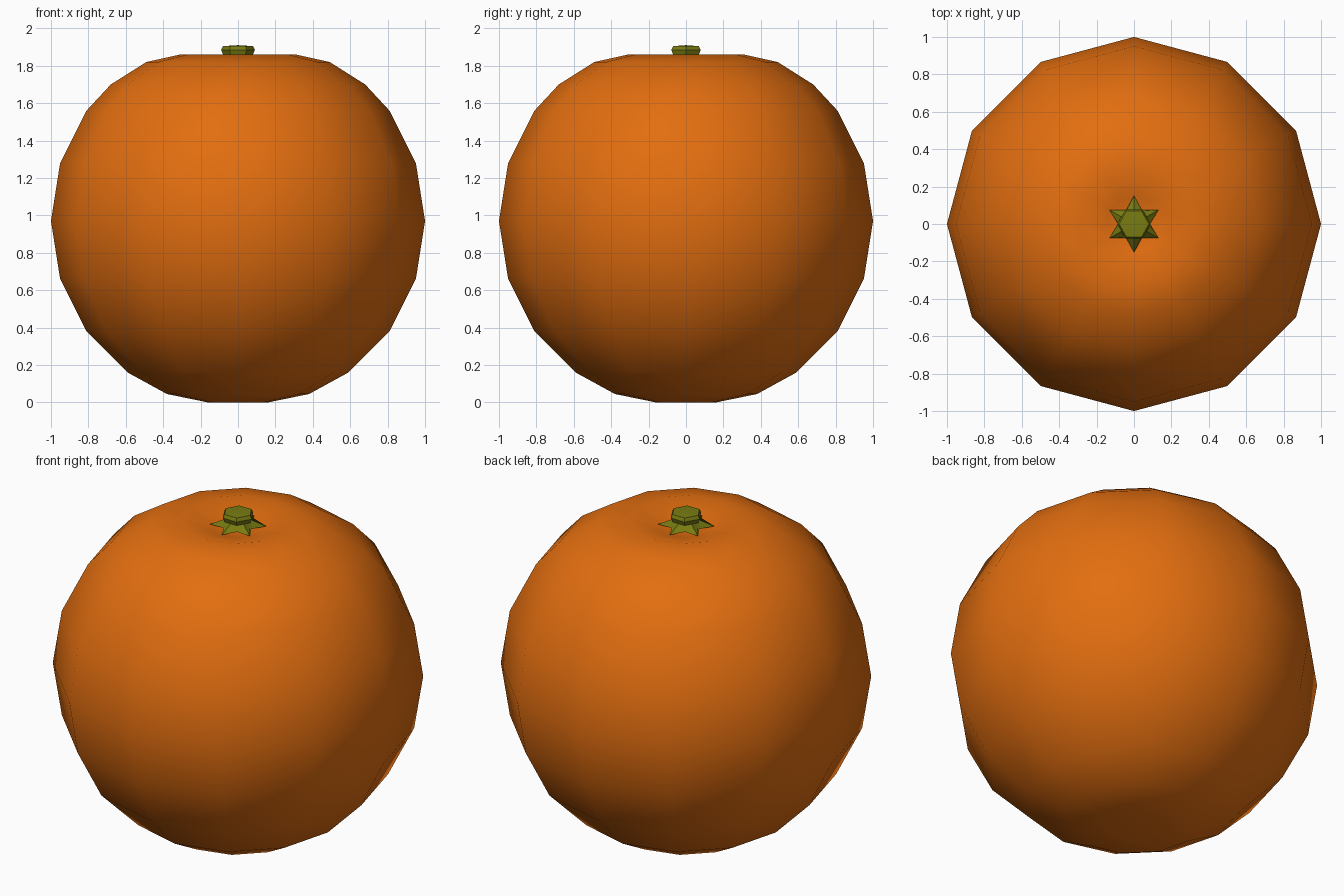
import bpy, math

if "Cube" in bpy.data.objects:
    bpy.data.objects.remove(bpy.data.objects["Cube"])


def material(name, rgb):
    m = bpy.data.materials.new(name)
    m.diffuse_color = (*rgb, 1)
    m.use_nodes = True
    m.node_tree.nodes["Principled BSDF"].inputs["Base Color"].default_value = m.diffuse_color
    return m


def lathe(name, rings, sides, mat, angle):
    """Stack rings of (radii, z), radii alternating around the ring; cap both ends with a centre."""
    verts, faces = [], []
    for radii, z in rings[1:-1]:
        for i in range(sides):
            a = 2 * math.pi * i / sides
            r = radii[i % len(radii)]
            verts.append((r * math.cos(a), r * math.sin(a), z))
    n = len(rings) - 2
    bottom, top = len(verts), len(verts) + 1
    verts += [(0, 0, rings[0][1]), (0, 0, rings[-1][1])]
    for i in range(sides):
        j = (i + 1) % sides
        faces.append((bottom, j, i))
        for k in range(n - 1):
            a, b = k * sides, (k + 1) * sides
            faces.append((a + i, a + j, b + j, b + i))
        faces.append((top, (n - 1) * sides + i, (n - 1) * sides + j))
    me = bpy.data.meshes.new(name)
    me.from_pydata(verts, [], faces)
    me.materials.append(mat)
    ob = bpy.data.objects.new(name, me)
    bpy.context.collection.objects.link(ob)
    bpy.ops.object.select_all(action='DESELECT')
    ob.select_set(True)
    bpy.context.view_layer.objects.active = ob
    bpy.ops.object.shade_smooth_by_angle(angle=math.radians(angle))
    return ob


peel = material("orange peel", (0.76, 0.155, 0.005))
green = material("stem green", (0.19, 0.20, 0.006))

# Fruit: twelve-sided globe, dimpled at both ends
profile = [(0, 0.015), (0.16, 0), (0.38, 0.045), (0.59, 0.16), (0.81, 0.38),
           (0.951, 0.66), (1, 0.97), (0.951, 1.28), (0.81, 1.56), (0.68, 1.70),
           (0.49, 1.82), (0.31, 1.86), (0.15, 1.82), (0, 1.79)]
lathe("fruit", [((r,), z) for r, z in profile], 12, peel, 60)

# Stem: six-sided stub flaring into a six-pointed star
s = math.cos(math.pi / 6)
lathe("stem", [((0,), 1.79), ((0.085, 0.152), 1.825), ((0.08, 0.08 * s), 1.86),
               ((0.09, 0.09 * s), 1.885), ((0.08, 0.08 * s), 1.905), ((0,), 1.91)],
      12, green, 40)
